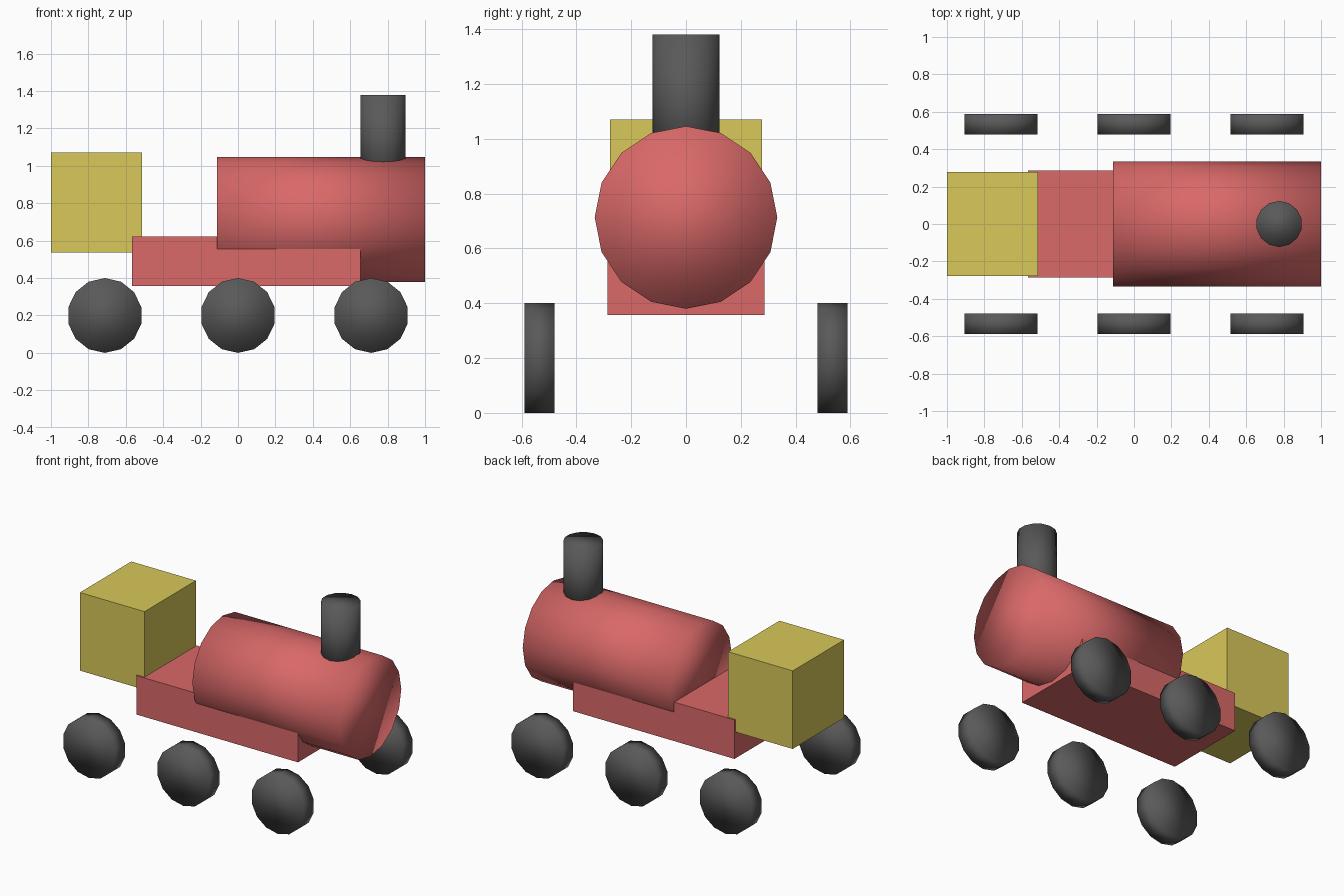
import bpy
import bmesh
from math import pi
from mathutils import Matrix, Vector

if "Cube" in bpy.data.objects:
    bpy.data.objects.remove(bpy.data.objects["Cube"])


def material(name, rgb):
    mat = bpy.data.materials.new(name)
    mat.diffuse_color = (*rgb, 1.0)
    mat.use_nodes = True
    mat.node_tree.nodes["Principled BSDF"].inputs["Base Color"].default_value = mat.diffuse_color
    return mat


RED = material("red_paint", (0.70, 0.14, 0.14))
YELLOW = material("yellow_paint", (0.69, 0.58, 0.10))
DARK = material("dark_iron", (0.10, 0.10, 0.10))


def finish(name, bm, mat, smooth):
    bmesh.ops.recalc_face_normals(bm, faces=bm.faces[:])
    for face in bm.faces:
        face.smooth = smooth
    mesh = bpy.data.meshes.new(name)
    bm.to_mesh(mesh)
    bm.free()
    mesh.materials.append(mat)
    obj = bpy.data.objects.new(name, mesh)
    bpy.context.collection.objects.link(obj)
    return obj


def box(name, low, high, mat):
    low, high = Vector(low), Vector(high)
    bm = bmesh.new()
    bmesh.ops.create_cube(bm, size=1.0)
    bmesh.ops.scale(bm, vec=high - low, verts=bm.verts)
    obj = finish(name, bm, mat, False)
    obj.location = (low + high) / 2
    return obj


def cylinder(name, centre, radius, depth, sides, axis, mat):
    rotation = {
        "X": Matrix.Rotation(pi / 2, 3, "Y"),
        "Y": Matrix.Rotation(pi / 2, 3, "X"),
        "Z": Matrix.Identity(3),
    }[axis]
    bm = bmesh.new()
    bmesh.ops.create_cone(bm, cap_ends=True, segments=sides, radius1=radius,
                          radius2=radius, depth=depth)
    bmesh.ops.rotate(bm, matrix=rotation, verts=bm.verts)
    obj = finish(name, bm, mat, True)
    obj.location = centre
    return obj


# Cab and chassis
box("cab", (-1.0, -0.277, 0.537), (-0.512, 0.277, 1.07), YELLOW)
box("chassis", (-0.567, -0.287, 0.357), (0.654, 0.287, 0.623), RED)

# Boiler and chimney
cylinder("boiler", (0.444, 0, 0.713), 0.333, 1.112, 16, "X", RED)
cylinder("chimney", (0.776, 0, 1.14), 0.123, 0.48, 14, "Z", DARK)

# Three wheels on each side
for side, y in (("front", -0.534), ("back", 0.534)):
    for i, x in enumerate((-0.712, 0.0, 0.712)):
        cylinder(f"{side}_wheel_{i + 1}", (x, y, 0.2), 0.2, 0.11, 14, "Y", DARK)
